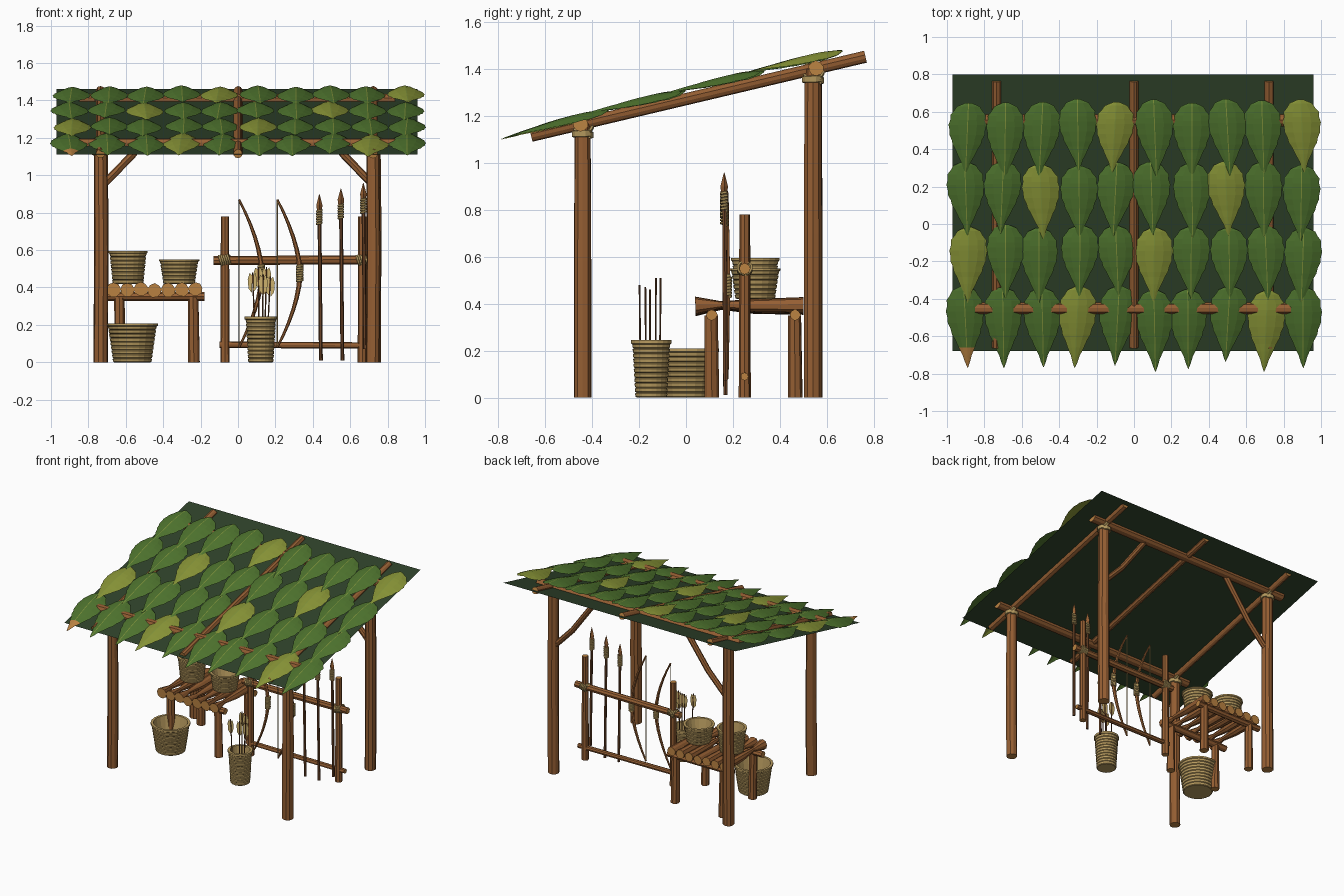
import bpy, bmesh, math, random
from mathutils import Vector

random.seed(4)
if "Cube" in bpy.data.objects:
    bpy.data.objects.remove(bpy.data.objects["Cube"])


def material(name, r, g, b):
    lin = [(c / 255) ** 2.2 for c in (r, g, b)] + [1]
    m = bpy.data.materials.new(name)
    m.use_nodes = True
    m.diffuse_color = lin
    m.node_tree.nodes["Principled BSDF"].inputs["Base Color"].default_value = lin
    return m


WOOD = material("bark wood", 148, 95, 54)
DARK = material("dark wood", 108, 70, 44)
CUT = material("cut wood", 186, 130, 68)
ROPE = material("rope", 178, 151, 94)
WICKER = material("wicker", 184, 155, 96)
LEAF = material("leaf green", 80, 116, 50)
PALE = material("pale leaf", 136, 148, 58)
RIB = material("leaf rib", 128, 146, 62)
SHEET = material("roof underlay", 50, 68, 46)
FEATHER = material("feather", 204, 176, 108)


def finish(name, bm, mats):
    me = bpy.data.meshes.new(name)
    bm.to_mesh(me)
    bm.free()
    for m in mats:
        me.materials.append(m)
    ob = bpy.data.objects.new(name, me)
    bpy.context.collection.objects.link(ob)
    return ob


def tube(name, pts, radii, sides=10, mat=WOOD, cap=CUT, ref=None, rough=0.06):
    """Sweep a slightly ridged round section along a path."""
    bm = bmesh.new()
    pts = [Vector(p) for p in pts]
    if not isinstance(radii, (list, tuple)):
        radii = [radii] * len(pts)
    if ref is None:
        d = pts[-1] - pts[0]
        ref = Vector((0, 1, 0)) if abs(d.y) < 0.7 * d.length else Vector((1, 0, 0))
    ridge = [1 + random.uniform(-rough, rough) for _ in range(sides)]
    rings = []
    for i, p in enumerate(pts):
        t = (pts[min(i + 1, len(pts) - 1)] - pts[max(i - 1, 0)]).normalized()
        u = ref.cross(t).normalized()
        v = t.cross(u)
        ring = []
        for k in range(sides):
            a = math.tau * k / sides
            ring.append(bm.verts.new(p + (u * math.cos(a) + v * math.sin(a)) * radii[i] * ridge[k]))
        rings.append(ring)
    for a, b in zip(rings, rings[1:]):
        for k in range(sides):
            n = (k + 1) % sides
            bm.faces.new((a[k], a[n], b[n], b[k]))
    for ring in (rings[0][::-1], rings[-1]):
        bm.faces.new(ring).material_index = 1
    return finish(name, bm, [mat, cap])


def wrap(name, centre, axis, r, length, turns, thick=0.008):
    """Coil of rope around an axis."""
    axis, c = Vector(axis).normalized(), Vector(centre)
    u = axis.orthogonal().normalized()
    v = axis.cross(u)
    n = turns * 12
    pts = []
    for i in range(n + 1):
        a = math.tau * i / 12
        pts.append(c + axis * length * (i / n - 0.5) + (u * math.cos(a) + v * math.sin(a)) * r)
    return tube(name, pts, thick, 5, ROPE, ROPE, axis, 0)


def roof_z(y):
    return 1.271 + 0.2365 * y


# Posts, with rope at the tops and braces at the back
FRONT_Y, BACK_Y = -0.44, 0.542
for side, x in (("right", -0.735), ("left", 0.722)):
    for end, y, r in (("front", FRONT_Y, 0.038), ("back", BACK_Y, 0.04)):
        top = roof_z(y)
        tube(f"{end}_{side}_post", [(x, y, 0), (x + 0.004, y, top / 2), (x, y, top)], [r, r, r * 0.92])
        wrap(f"{end}_{side}_post_rope", (x, y, top - 0.045), (0, 0, 1), r + 0.003, 0.024, 3, 0.007)
        wrap(f"{end}_{side}_beam_rope", (x, y, top - 0.01), (0.8, 0, 0.6), r + 0.004, 0.024, 2, 0.007)
    s = math.copysign(1, x)
    tube(f"{side}_brace", [(s * 0.715, BACK_Y, 0.955), (s * 0.565, BACK_Y, 1.11), (s * 0.36, BACK_Y, 1.39)],
         0.021, 8)

# Roof beams, rafters and underlay
for name, y in (("front_beam", -0.45), ("back_beam", 0.555)):
    tube(name, [(-0.85, y, roof_z(y)), (0.84, y, roof_z(y))], 0.033)
for i, x in enumerate((-0.735, 0, 0.722)):
    tube(f"rafter_{i}", [(x, y, roof_z(y)) for y in (-0.66, 0.05, 0.765)], 0.025)
bm = bmesh.new()
bm.faces.new([bm.verts.new((x, y, roof_z(y))) for x, y in ((-0.97, -0.68), (0.96, -0.68), (0.96, 0.8), (-0.97, 0.8))])
finish("roof_underlay", bm, [SHEET])

# Roof leaves: position along the leaf, half width, height of the rib
OUTLINE = ((0, .16, .03), (.05, .6, .035), (.11, .74, .038), (.17, .93, .041), (.24, .92, .044),
           (.31, 1, .045), (.38, .94, .045), (.45, .93, .045), (.52, .8, .044), (.59, .74, .043),
           (.66, .58, .041), (.75, .43, .04), (.85, .23, .038), (.93, .13, .036), (1, .01, .035))
PALE_STEP = (3, 0, 2, 4)


def leaf(bm, cx, head, length, width, lift, sag, pale, dry_tip):
    turn = random.uniform(-0.06, 0.06)
    rows = []
    for t, w, h in OUTLINE:
        y = head - t * length
        half = w * width
        row = []
        for dx, drop in ((-1, .034), (-.5, .011), (-.02, 0), (.02, 0), (.5, .011), (1, .034)):
            x = dx * half if abs(dx) > .1 else math.copysign(min(.0025, half), dx)
            row.append(bm.verts.new((cx + x + turn * (t - .4) * length, y,
                                     roof_z(y) + h + lift - drop * w - sag * t * t)))
        rows.append(row)
    for j, (a, b) in enumerate(zip(rows, rows[1:])):
        for k in range(5):
            f = bm.faces.new((a[k], b[k], b[k + 1], a[k + 1]))
            f.material_index = 3 if dry_tip and j > 10 else 2 if k == 2 else int(pale)


for r in range(4):
    bm = bmesh.new()
    for i in range(10):
        pale = i % 5 == PALE_STEP[r]
        cx = -0.895 + 0.199 * i + random.uniform(-0.012, 0.012)
        head = -0.34 + 0.333 * r + random.uniform(-0.015, 0.01)
        length = random.uniform(0.375, 0.42) + (0.02 if r == 0 else 0)
        eaves = r == 0
        leaf(bm, cx, head, length, 0.102, 0.006 * r + 0.003 * (i % 2), 0.02 if eaves else 0.002,
             pale, eaves and i == 0)
    finish(f"leaf_row_{r}", bm, [LEAF, PALE, RIB, CUT])

# Weapon rack
RACK_Y = 0.25
for side, x in (("right", -0.07), ("left", 0.665)):
    tube(f"rack_{side}_post", [(x, RACK_Y, 0), (x, RACK_Y, 0.4), (x, RACK_Y, 0.78)], [0.025, 0.024, 0.022], 8)
    wrap(f"rack_{side}_rope", (x, RACK_Y, 0.548), (1, 0, 0.25), 0.028, 0.055, 5, 0.007)
tube("rack_top_bar", [(-0.13, RACK_Y, 0.545), (0.74, RACK_Y, 0.55)], 0.024, 8)
tube("rack_bottom_bar", [(-0.1, RACK_Y, 0.095), (0.72, RACK_Y, 0.09)], 0.017, 8)

# Bows
BOW_Y = 0.176
for i, x in enumerate((0.005, 0.21)):
    pts, radii = [], []
    for k in range(13):
        t = k / 6 - 1
        pts.append((x + 0.122 * (1 - abs(t) ** 1.7), BOW_Y, 0.475 + 0.395 * t))
        radii.append(0.014 - 0.008 * abs(t))
    tube(f"bow_{i}_limb", pts, radii, 6, WOOD, WOOD)
    tube(f"bow_{i}_string", [pts[0], pts[-1]], 0.003, 4, ROPE, ROPE)
    wrap(f"bow_{i}_grip", (x + 0.12, BOW_Y, 0.475), (0, 0, 1), 0.014, 0.09, 7)

# Spears leaning on the rack
for i, (x, low, top) in enumerate(((0.435, 0.01, 0.9), (0.55, 0.01, 0.93), (0.67, 0.07, 0.96))):
    base, neck = Vector((x + 0.008, 0.168, low)), Vector((x, 0.163, top - 0.08))
    tube(f"spear_{i}_shaft", [base, neck], 0.01, 6, DARK, DARK)
    tube(f"spear_{i}_head", [neck - Vector((0, 0, .02)), neck + Vector((0, 0, .02)), (x, 0.163, top)],
         [0.012, 0.017, 0.001], 4, WOOD, WOOD)
    wrap(f"spear_{i}_rope", neck - Vector((0, 0, 0.045)), (0, 0, 1), 0.012, 0.08, 6, 0.007)

# Log table
for i in range(7):
    x = -0.665 + 0.073 * i
    z = 0.388 + random.uniform(-0.004, 0.004)
    tube(f"table_log_{i}", [(x, 0.04, z), (x, 0.15, z + 0.004), (x, 0.29, z), (x, 0.5, z + 0.002)],
         [0.038, 0.015, 0.028, 0.034], 9)
for end, y in (("front", 0.11), ("back", 0.465)):
    tube(f"table_{end}_bar", [(-0.72, y, 0.352), (-0.18, y, 0.352)], 0.024, 8)
    for side, x in (("right", -0.635), ("left", -0.24)):
        tube(f"table_{end}_{side}_leg", [(x + 0.004, y, 0), (x, y - 0.003, 0.35)], [0.03, 0.027], 8)


# Wicker baskets: ribbed wall, rolled rim, hollow inside
def basket(name, x, y, z, low, high, height):
    ribs = round(height / 0.022)
    profile = [(0.001, 0.0)]
    for i in range(ribs):
        for part, bulge in ((0, -0.003), (0.18, 0.002), (0.82, 0.003)):
            t = (i + part) / ribs
            profile.append((low + (high - 0.008 - low) * t + bulge, height * t * 0.94))
    profile += [(high, height * 0.94), (high, height), (high - 0.018, height),
                (low - 0.015, 0.02), (0.001, 0.02)]
    bm = bmesh.new()
    n = 20
    rings = [[bm.verts.new((x + r * math.cos(math.tau * k / n), y + r * math.sin(math.tau * k / n), z + h))
              for k in range(n)] for r, h in profile]
    for a, b in zip(rings, rings[1:]):
        for k in range(n):
            bm.faces.new((a[k], a[(k + 1) % n], b[(k + 1) % n], b[k]))
    finish(name, bm, [WICKER])


basket("floor_basket", -0.565, 0.005, 0, 0.1, 0.136, 0.208)
basket("arrow_basket", 0.122, -0.148, 0, 0.065, 0.086, 0.245)
basket("tall_table_basket", -0.588, 0.295, 0.42, 0.08, 0.104, 0.175)
basket("low_table_basket", -0.315, 0.295, 0.42, 0.082, 0.108, 0.13)

# Arrows with flat feathers
for i, (dx, dy, top) in enumerate(((-.045, -.05, .48), (-.014, .04, .51), (.012, -.025, .47),
                                   (.03, .02, .51), (.05, -.005, .46))):
    x, y = 0.122 + dx, -0.148 + dy
    tube(f"arrow_{i}_shaft", [(0.122 + dx * 0.6, -0.148 + dy * 0.9, 0.03), (x, y, top)], 0.004, 5, DARK, DARK)
    bm = bmesh.new()
    for s in (-1, 1):
        bm.faces.new([bm.verts.new((x + s * w, y, top - d)) for w, d in
                      ((.002, .015), (.015, .003), (.025, .035), (.021, .085), (.002, .11))])
    finish(f"arrow_{i}_feathers", bm, [FEATHER])
